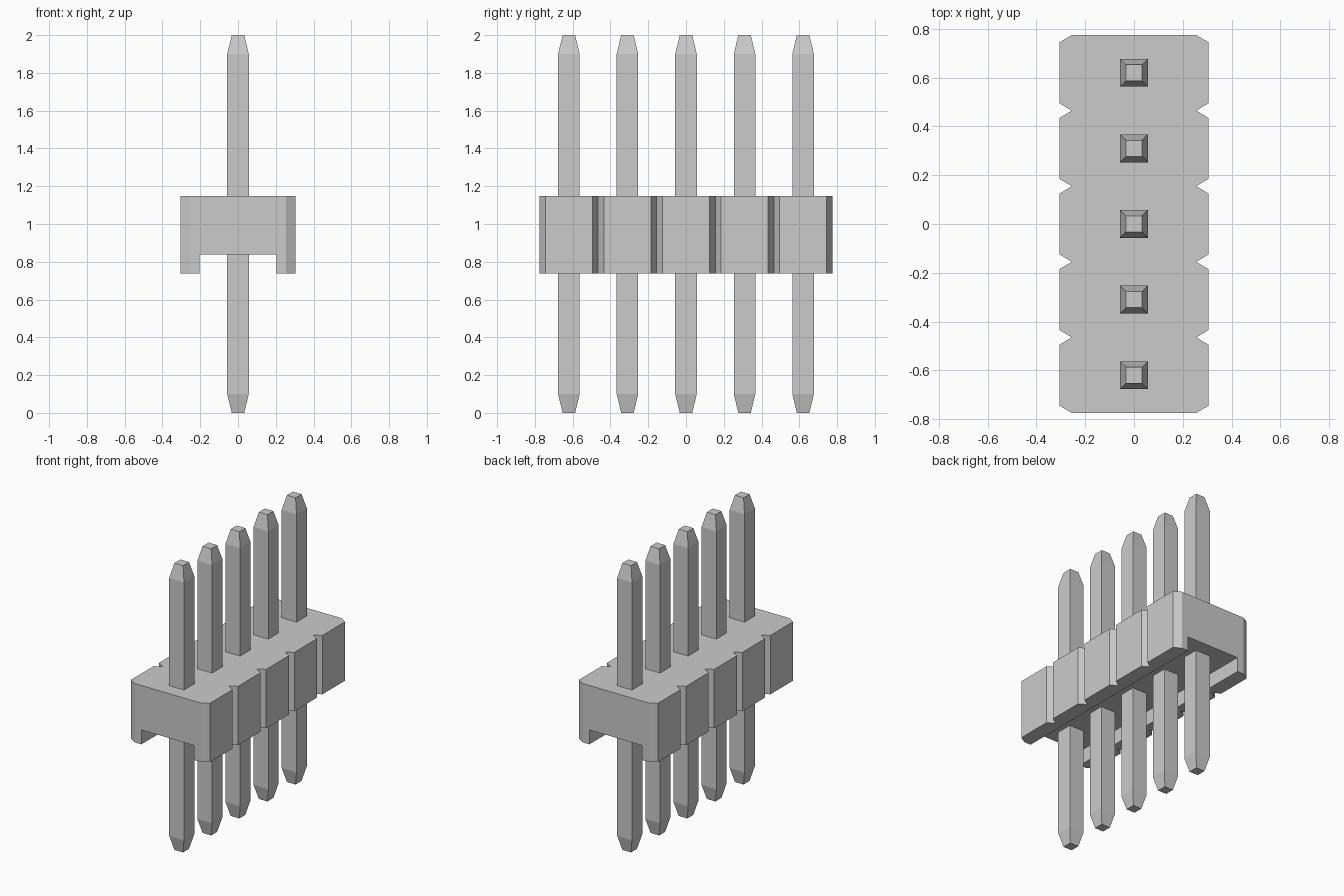
import bpy, bmesh

if "Cube" in bpy.data.objects:
    bpy.data.objects.remove(bpy.data.objects["Cube"])

PINS, PITCH = 5, 0.31
HALF_X, HALF_Y = 0.305, 0.775
Z_LOW, Z_CHANNEL, Z_TOP = 0.737, 0.838, 1.148
NOTCH_X, NOTCH_Y = 0.05, 0.03


def make_object(name, bm):
    bmesh.ops.recalc_face_normals(bm, faces=bm.faces)
    mesh = bpy.data.meshes.new(name)
    bm.to_mesh(mesh)
    bm.free()
    obj = bpy.data.objects.new(name, mesh)
    bpy.context.collection.objects.link(obj)
    return obj


def loft(name, rings):
    """Skin a stack of equal-length point rings and cap both ends."""
    bm = bmesh.new()
    loops = [[bm.verts.new(p) for p in ring] for ring in rings]
    n = len(loops[0])
    for a, b in zip(loops, loops[1:]):
        for i in range(n):
            j = (i + 1) % n
            bm.faces.new((a[i], a[j], b[j], b[i]))
    bm.faces.new(loops[0][::-1])
    bm.faces.new(loops[-1])
    return make_object(name, bm)


def rectangle(hx, hy, z, y=0):
    return [(-hx, y - hy, z), (hx, y - hy, z), (hx, y + hy, z), (-hx, y + hy, z)]


# Housing outline: chamfered corners and a V notch between neighbouring pins
inner = HALF_X - NOTCH_X
side = [(inner, -HALF_Y), (HALF_X, -HALF_Y + NOTCH_Y)]
for i in range(1, PINS):
    y = -HALF_Y + i * PITCH
    side += [(HALF_X, y - NOTCH_Y), (inner, y), (HALF_X, y + NOTCH_Y)]
side += [(HALF_X, HALF_Y - NOTCH_Y), (inner, HALF_Y)]
outline = side + [(-x, -y) for x, y in side]
housing = loft("housing", [[(x, y, z) for x, y in outline] for z in (Z_LOW, Z_TOP)])

# Open channel along the underside
cutter = loft("channel_cutter", [rectangle(0.203, 1, 0.5), rectangle(0.203, 1, Z_CHANNEL)])
cutter.hide_render = True
cut = housing.modifiers.new("channel", 'BOOLEAN')
cut.operation = 'DIFFERENCE'
cut.solver = 'EXACT'
cut.object = cutter
bpy.context.view_layer.objects.active = housing
bpy.ops.object.modifier_apply(modifier=cut.name)
bpy.data.objects.remove(cutter)

# Square pins with tapered tips at both ends
PIN, TIP, TAPER = 0.057, 0.033, 0.1
for i in range(PINS):
    y = (i - (PINS - 1) / 2) * PITCH
    profile = [(TIP, 0), (PIN, TAPER), (PIN, 2 - TAPER), (TIP, 2)]
    loft(f"pin_{i + 1}", [rectangle(h, h, z, y) for h, z in profile])
